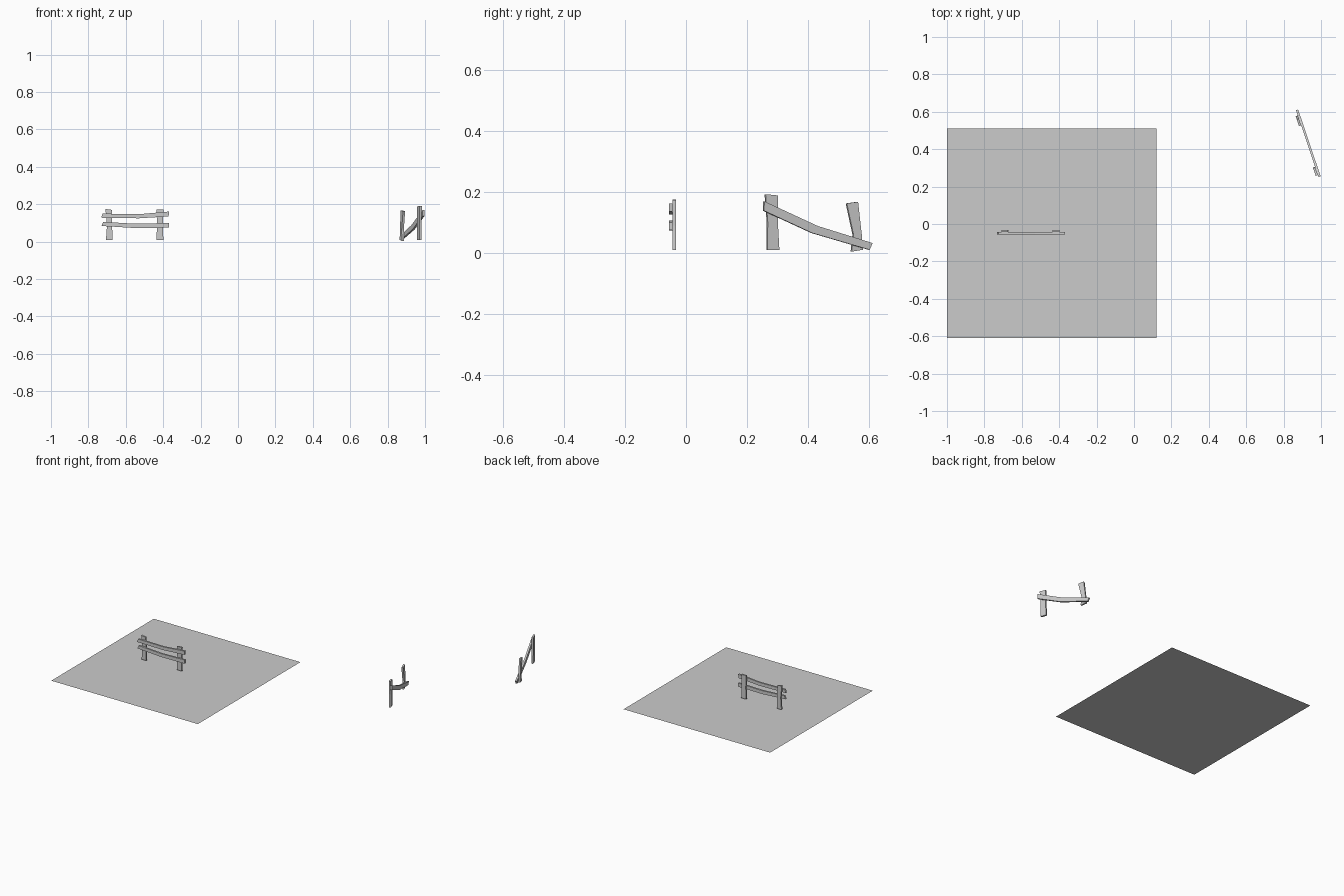
import bpy, bmesh
from mathutils import Vector

if "Cube" in bpy.data.objects:
    bpy.data.objects.remove(bpy.data.objects["Cube"])


def board(name, spine_low, spine_high, place, d0, d1):
    """Flat board: lower/left and upper/right outlines form a profile, extruded from d0 to d1."""
    outline = spine_low + spine_high[::-1]
    bm = bmesh.new()
    near = [bm.verts.new(place(a, z, d0)) for a, z in outline]
    far = [bm.verts.new(place(a, z, d1)) for a, z in outline]
    n, k = len(outline), len(spine_low)
    for i in range(n):
        j = (i + 1) % n
        bm.faces.new((near[i], near[j], far[j], far[i]))
    for i in range(k - 1):
        a, b, c, d = i, i + 1, n - 2 - i, n - 1 - i
        bm.faces.new((near[a], near[b], near[c], near[d]))
        bm.faces.new((far[d], far[c], far[b], far[a]))
    bmesh.ops.recalc_face_normals(bm, faces=bm.faces)
    mesh = bpy.data.meshes.new(name)
    bm.to_mesh(mesh)
    bm.free()
    obj = bpy.data.objects.new(name, mesh)
    bpy.context.collection.objects.link(obj)
    return obj


# Ground sheet
bpy.ops.mesh.primitive_plane_add(size=1.12, location=(-0.44, -0.05, 0))
bpy.context.object.name = "ground_sheet"


# Whole fence, facing the front: profile in x and z, depth along y
def straight(x, z, d):
    return Vector((x, d, z))


board("left_post",
      [(-0.706, 0.01), (-0.700, 0.09), (-0.709, 0.175)],
      [(-0.671, 0.01), (-0.673, 0.09), (-0.675, 0.170)],
      straight, -0.044, -0.033)
board("right_post",
      [(-0.436, 0.01), (-0.433, 0.09), (-0.436, 0.172)],
      [(-0.399, 0.01), (-0.402, 0.09), (-0.399, 0.173)],
      straight, -0.044, -0.033)
board("upper_rail",
      [(-0.732, 0.128), (-0.53, 0.125), (-0.371, 0.135)],
      [(-0.724, 0.150), (-0.53, 0.147), (-0.368, 0.161)],
      straight, -0.056, -0.044)
board("lower_rail",
      [(-0.730, 0.084), (-0.55, 0.073), (-0.368, 0.075)],
      [(-0.720, 0.106), (-0.55, 0.096), (-0.368, 0.100)],
      straight, -0.056, -0.044)


# Broken fence, turned: profile in y and z along a slanted line, depth across it
def turned(y, z, d):
    return Vector((0.872 + (0.61 - y) * 0.337, y, z)) + d * Vector((0.949, 0.315, 0))


board("near_post",
      [(0.269, 0.01), (0.270, 0.10), (0.263, 0.192)],
      [(0.308, 0.01), (0.303, 0.10), (0.304, 0.188)],
      turned, -0.018, -0.006)
board("far_post",
      [(0.545, 0.004), (0.551, 0.06), (0.529, 0.162)],
      [(0.582, 0.010), (0.578, 0.06), (0.566, 0.167)],
      turned, -0.018, -0.006)
board("fallen_rail",
      [(0.254, 0.138), (0.412, 0.065), (0.600, 0.010)],
      [(0.255, 0.169), (0.430, 0.088), (0.610, 0.032)],
      turned, -0.006, 0.006)
